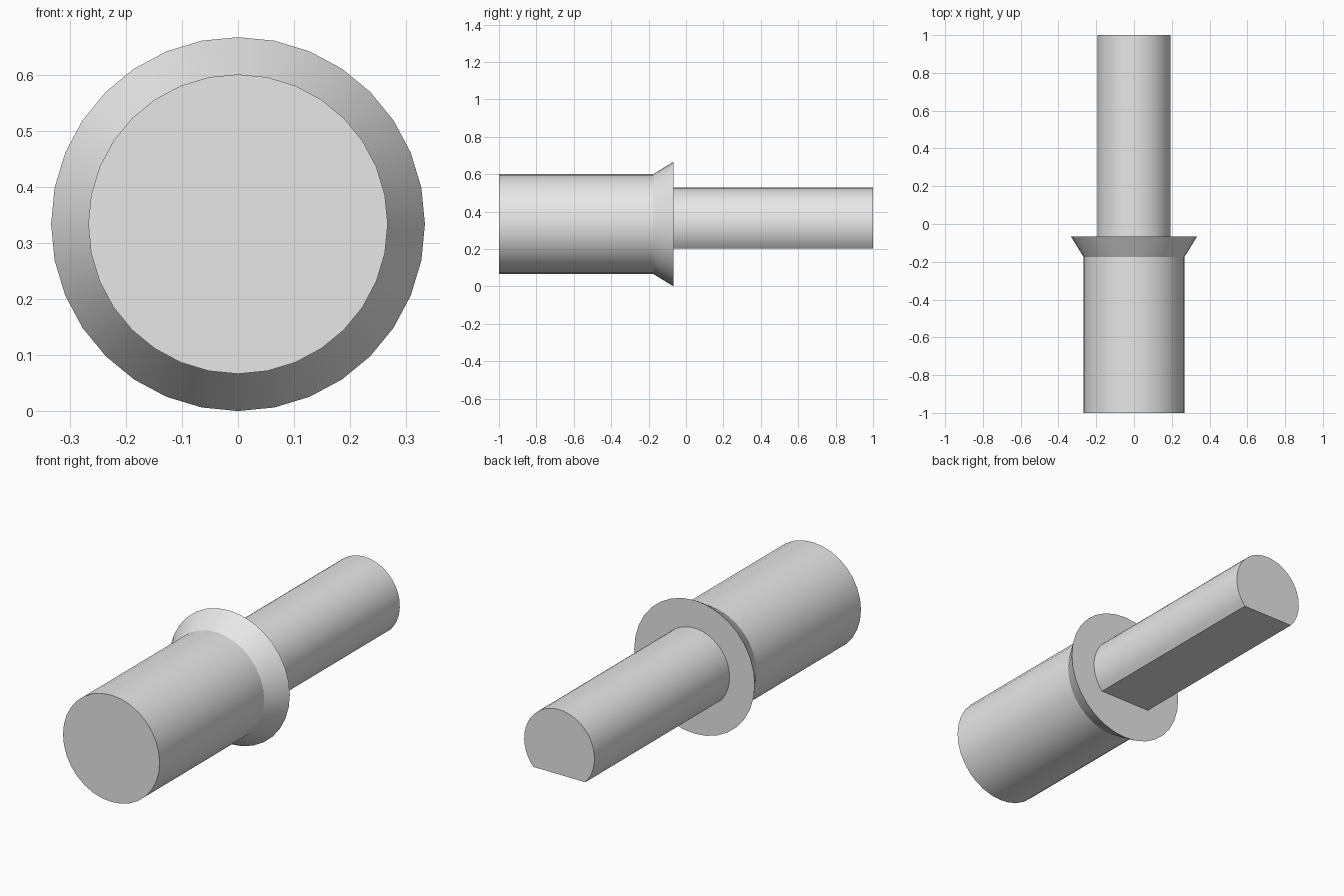
import bpy, bmesh, math

cube = bpy.data.objects.get("Cube")
if cube:
    bpy.data.objects.remove(cube, do_unlink=True)

AXIS_Z = 1 / 3
SIDES = 32

grey = bpy.data.materials.new("plain grey")
grey.use_nodes = True
grey.diffuse_color = (0.8, 0.8, 0.8, 1)
grey.node_tree.nodes["Principled BSDF"].inputs["Base Color"].default_value = (0.8, 0.8, 0.8, 1)


def circle(radius):
    return [(radius * math.sin(2 * math.pi * i / SIDES),
             radius * math.cos(2 * math.pi * i / SIDES)) for i in range(SIDES)]


def d_section(radius, flat):
    """Circle cut by a flat at the given distance below its centre."""
    end = math.pi - math.acos(flat / radius)
    steps = 40
    angles = [-end + 2 * end * i / steps for i in range(steps + 1)]
    return [(radius * math.sin(a), radius * math.cos(a)) for a in angles]


def loft(name, sections):
    """Join (y, outline) sections along the axis and cap both ends."""
    bm = bmesh.new()
    rings = [[bm.verts.new((x, y, z + AXIS_Z)) for x, z in outline]
             for y, outline in sections]
    for a, b in zip(rings, rings[1:]):
        for i in range(len(a)):
            j = (i + 1) % len(a)
            bm.faces.new((a[i], a[j], b[j], b[i]))
    bm.faces.new(rings[0])
    bm.faces.new(rings[-1])
    bmesh.ops.recalc_face_normals(bm, faces=bm.faces)
    mesh = bpy.data.meshes.new(name)
    bm.to_mesh(mesh)
    bm.free()
    mesh.materials.append(grey)
    obj = bpy.data.objects.new(name, mesh)
    bpy.context.collection.objects.link(obj)
    bpy.ops.object.select_all(action='DESELECT')
    obj.select_set(True)
    bpy.context.view_layer.objects.active = obj
    bpy.ops.object.shade_smooth_by_angle(angle=math.radians(25))
    return obj


# Thick front barrel flaring into the collar
loft("barrel_and_collar", [(-1, circle(0.267)), (-0.175, circle(0.267)),
                           (-0.067, circle(AXIS_Z))])

# Rear shaft with a flat underside
shaft = d_section(0.194, 0.13)
loft("flatted_shaft", [(-0.067, shaft), (1, shaft)])
